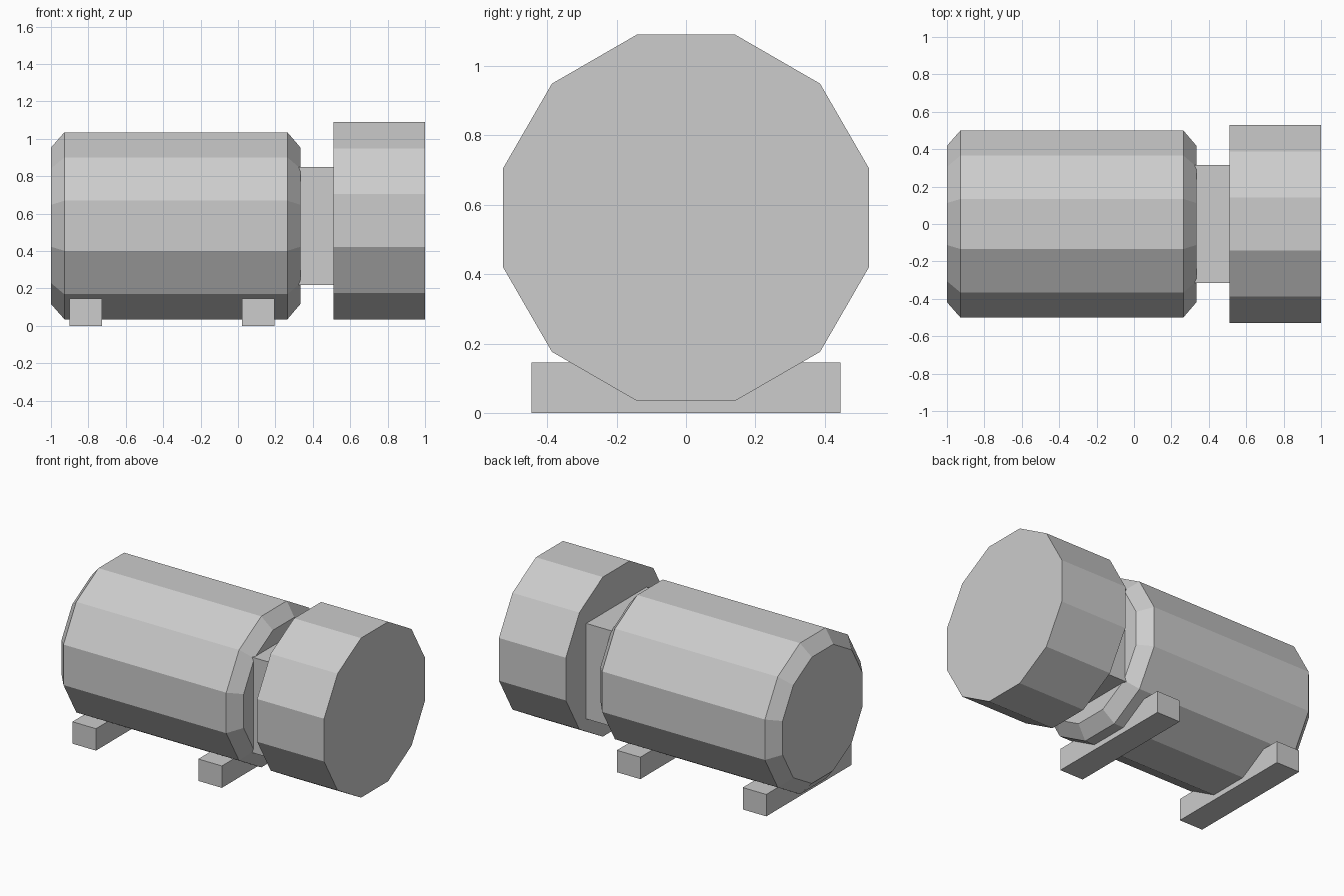
import bpy, bmesh, math

if "Cube" in bpy.data.objects:
    bpy.data.objects.remove(bpy.data.objects["Cube"])

grey = bpy.data.materials.new("light grey")
grey.diffuse_color = (0.604, 0.604, 0.604, 1)
grey.use_nodes = True
grey.node_tree.nodes["Principled BSDF"].inputs["Base Color"].default_value = grey.diffuse_color
SIDES = 12


def finish(name, bm):
    bmesh.ops.recalc_face_normals(bm, faces=bm.faces)
    mesh = bpy.data.meshes.new(name)
    bm.to_mesh(mesh)
    bm.free()
    mesh.materials.append(grey)
    obj = bpy.data.objects.new(name, mesh)
    bpy.context.collection.objects.link(obj)
    return obj


def drum(name, profile, zc):
    """Flat-sided drum along x; profile is a list of (x, distance to flat)."""
    bm = bmesh.new()
    rings = []
    for x, flat in profile:
        r = flat / math.cos(math.pi / SIDES)
        angles = [(i + 0.5) * 2 * math.pi / SIDES for i in range(SIDES)]
        rings.append([bm.verts.new((x, r * math.cos(a), zc + r * math.sin(a))) for a in angles])
    for a, b in zip(rings, rings[1:]):
        for i in range(SIDES):
            j = (i + 1) % SIDES
            bm.faces.new((a[i], a[j], b[j], b[i]))
    bm.faces.new(rings[0])
    bm.faces.new(rings[-1])
    return finish(name, bm)


def box(name, x0, x1, half_y, z0, z1):
    bm = bmesh.new()
    bmesh.ops.create_cube(bm, size=1)
    for v in bm.verts:
        v.co = (x1 if v.co.x > 0 else x0,
                half_y if v.co.y > 0 else -half_y,
                z1 if v.co.z > 0 else z0)
    return finish(name, bm)


# Main tank with chamfered ends
drum("tank_body", [(-1, 0.418), (-0.928, 0.5), (0.264, 0.5), (0.334, 0.418)], 0.535)
# Larger end drum
drum("end_drum", [(0.51, 0.528), (1.0, 0.528)], 0.5625)
# Square neck joining the two
box("neck", 0.31, 0.52, 0.315, 0.218, 0.85)
# Two cross feet
for name, x0 in (("left_foot", -0.9), ("right_foot", 0.022)):
    box(name, x0, x0 + 0.172, 0.446, 0, 0.145)
